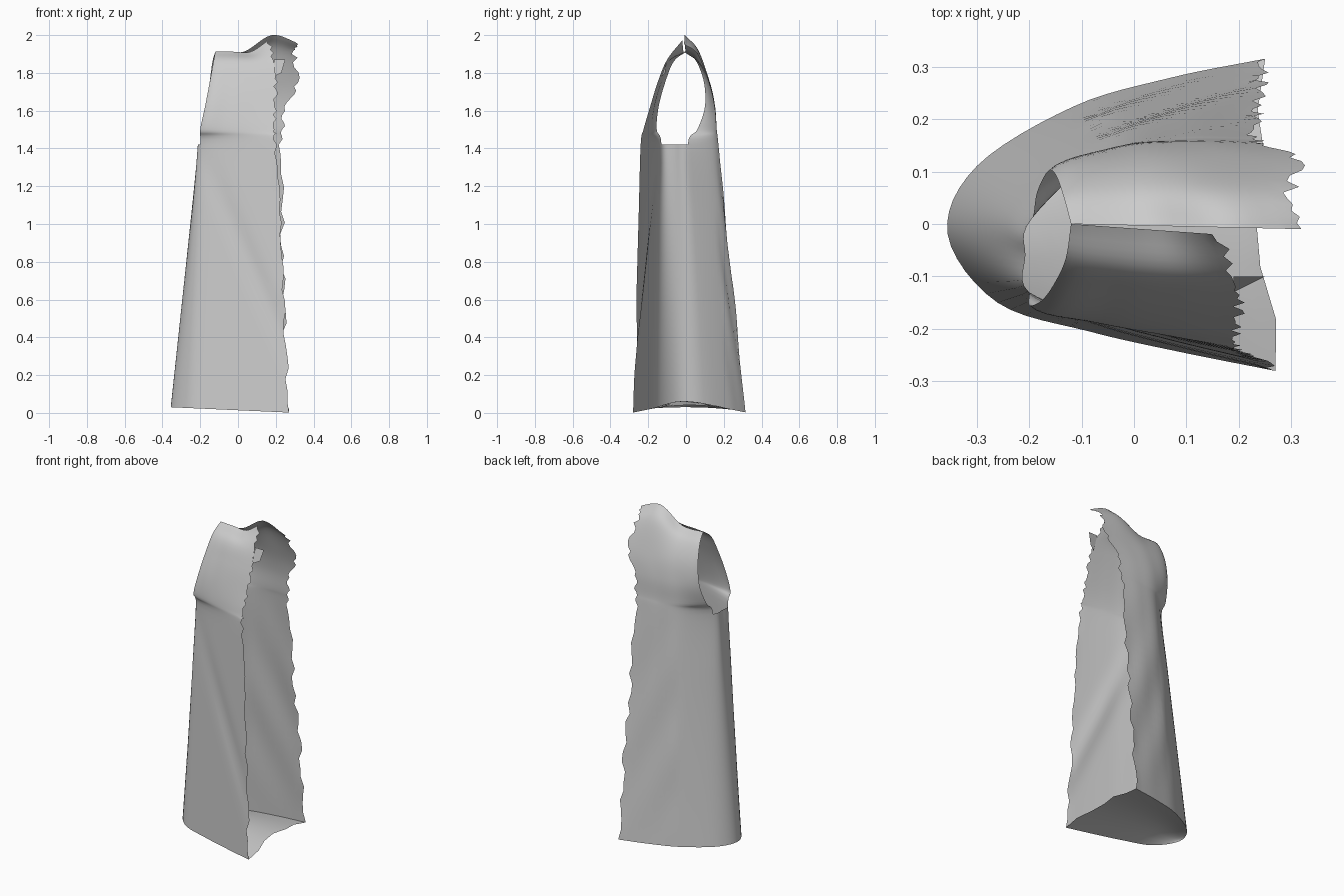
import bpy
import bmesh
import math
import random
from mathutils import Vector

cube = bpy.data.objects.get("Cube")
if cube:
    bpy.data.objects.remove(cube, do_unlink=True)

random.seed(4)
STEPS = 6      # samples between neighbouring control points
ARM_ROW = 4    # control row where the armhole begins

fabric = bpy.data.materials.new("light_grey_fabric")
fabric.use_nodes = True
fabric.diffuse_color = (0.6, 0.6, 0.6, 1)
fabric.node_tree.nodes["Principled BSDF"].inputs["Base Color"].default_value = (0.6, 0.6, 0.6, 1)


def smooth_path(points):
    """Sample a smooth curve through the points, STEPS samples per span."""
    padded = [points[0] * 2 - points[1]] + points + [points[-1] * 2 - points[-2]]
    result = []
    for a, b, c, d in zip(padded, padded[1:], padded[2:], padded[3:]):
        for step in range(STEPS):
            t = step / STEPS
            result.append(b + ((c - a) * t + (a * 2 - b * 5 + c * 4 - d) * t * t
                               + (b * 3 - a - c * 3 + d) * t ** 3) / 2)
    return result + [points[-1]]


def section(z, front_arm, front_edge, back_arm, back_edge, side_x, bulges, rise=(0, 0, 0)):
    """U-shaped row: front opening, round the arm side, to the back opening."""
    fa, fe, ba, be = (Vector((*p, z)) for p in (front_arm, front_edge, back_arm, back_edge))
    bf, bb = bulges
    front = [fe, fe.lerp(fa, 1 / 3) - Vector((0, bf * .7, 0)), fe.lerp(fa, 2 / 3) - Vector((0, bf, 0)), fa]
    back = [ba, ba.lerp(be, 1 / 3) + Vector((0, bb, 0)), ba.lerp(be, 2 / 3) + Vector((0, bb * .7, 0)), be]
    # Lift the neck end into the collar
    for point, lift in zip((front[0], back[2], back[3]), rise):
        point.z += lift
    side = (fa + ba) / 2
    side.x = side_x
    return front + [side] + back


def make_object(name, rows, keep=lambda i, j: True):
    """Turn a grid of points into a smooth open sheet."""
    bm = bmesh.new()
    grid = [[bm.verts.new(p) for p in row] for row in rows]
    for i in range(len(grid) - 1):
        for j in range(len(grid[i]) - 1):
            if keep(i, j):
                bm.faces.new((grid[i][j], grid[i + 1][j], grid[i + 1][j + 1], grid[i][j + 1]))
    bmesh.ops.delete(bm, geom=[v for v in bm.verts if not v.link_faces], context='VERTS')
    mesh = bpy.data.meshes.new(name)
    bm.to_mesh(mesh)
    bm.free()
    mesh.materials.append(fabric)
    obj = bpy.data.objects.new(name, mesh)
    bpy.context.collection.objects.link(obj)
    for other in bpy.context.selected_objects:
        other.select_set(False)
    obj.select_set(True)
    bpy.context.view_layer.objects.active = obj
    bpy.ops.object.shade_smooth_by_angle(angle=math.radians(60))
    return obj


# Skirt rows blend from the hem to the underarm
hem = section(.014, (-.26, -.15), (.27, -.28), (-.3, .11), (.25, .315), -.355, (.012, .045))
for p in hem:
    p.z -= .045 * p.x
underarm = section(1.42, (-.2, -.13), (.2, -.24), (-.195, .01), (.23, .17), -.207, (.015, .075))
controls = [[a.lerp(b, i / ARM_ROW) for a, b in zip(hem, underarm)] for i in range(ARM_ROW)]

# Bodice rows narrow to the shoulder and collar
controls += [
    underarm,
    section(1.5, (-.2, -.155), (.19, -.225), (-.185, .06), (.24, .16), -.2, (.01, .05)),
    section(1.62, (-.175, -.145), (.2, -.19), (-.165, .1), (.25, .15), -.175, (.01, .03)),
    section(1.75, (-.15, -.11), (.2, -.15), (-.15, .095), (.31, .12), -.15, (.01, .02)),
    section(1.86, (-.13, -.065), (.19, -.1), (-.135, .055), (.3, .06), -.132, (.01, .01), (.01, .06, .04)),
    section(1.912, (-.12, 0), (.16, -.02), (-.12, 0), (.33, -.01), -.12, (0, 0), (.06, .088, .04)),
]
columns = list(zip(*[smooth_path(row) for row in controls]))
rows = list(zip(*[smooth_path(list(col)) for col in columns]))
rows = [[p.copy() for p in row] for row in rows]
last = len(rows[0]) - 1

# Diagonal drape folds in the front, softer ones in the back
for row in rows:
    for j, p in enumerate(row):
        if p.z < 1.42:
            fade = math.sin(math.pi * p.z / 1.42)
            offset = p.x + .15 - (1.3 - p.z) * .43
            if j < 3 * STEPS:
                p.y += .014 * fade * math.exp(-(offset / .05) ** 2)
            elif j > 6 * STEPS:
                p.y += .005 * fade * math.sin(offset * 22)

# Ragged cut edges along the opening
for row in rows[1:]:
    row[0].x += random.uniform(-.012, .012)
    row[last].x += random.uniform(-.016, .016)


def outside_armhole(i, j):
    return i < ARM_ROW * STEPS or not 3 * STEPS <= j < 5 * STEPS


make_object("dress_shell", rows, outside_armhole)

# Domed panel closing the hem
hem_line = rows[0]
bottom = []
for j in range(last // 2 + 1):
    a, b = hem_line[j], hem_line[last - j]
    line = []
    for step in range(STEPS + 1):
        t = step / STEPS
        p = a.lerp(b, t)
        p.z += .04 * math.sin(math.pi * t) * min(1, (a - b).length * 3)
        if j == 0 and 0 < step < STEPS:
            p.x += random.uniform(-.03, .02)
        line.append(p)
    bottom.append(line)
make_object("hem_panel", bottom)

# Loose scrap hanging inside the neckline
make_object("neck_scrap", [
    [Vector((.19, -.1, 1.87)), Vector((.25, -.1, 1.87))],
    [Vector((.19, -.13, 1.78)), Vector((.23, -.11, 1.8))],
])
